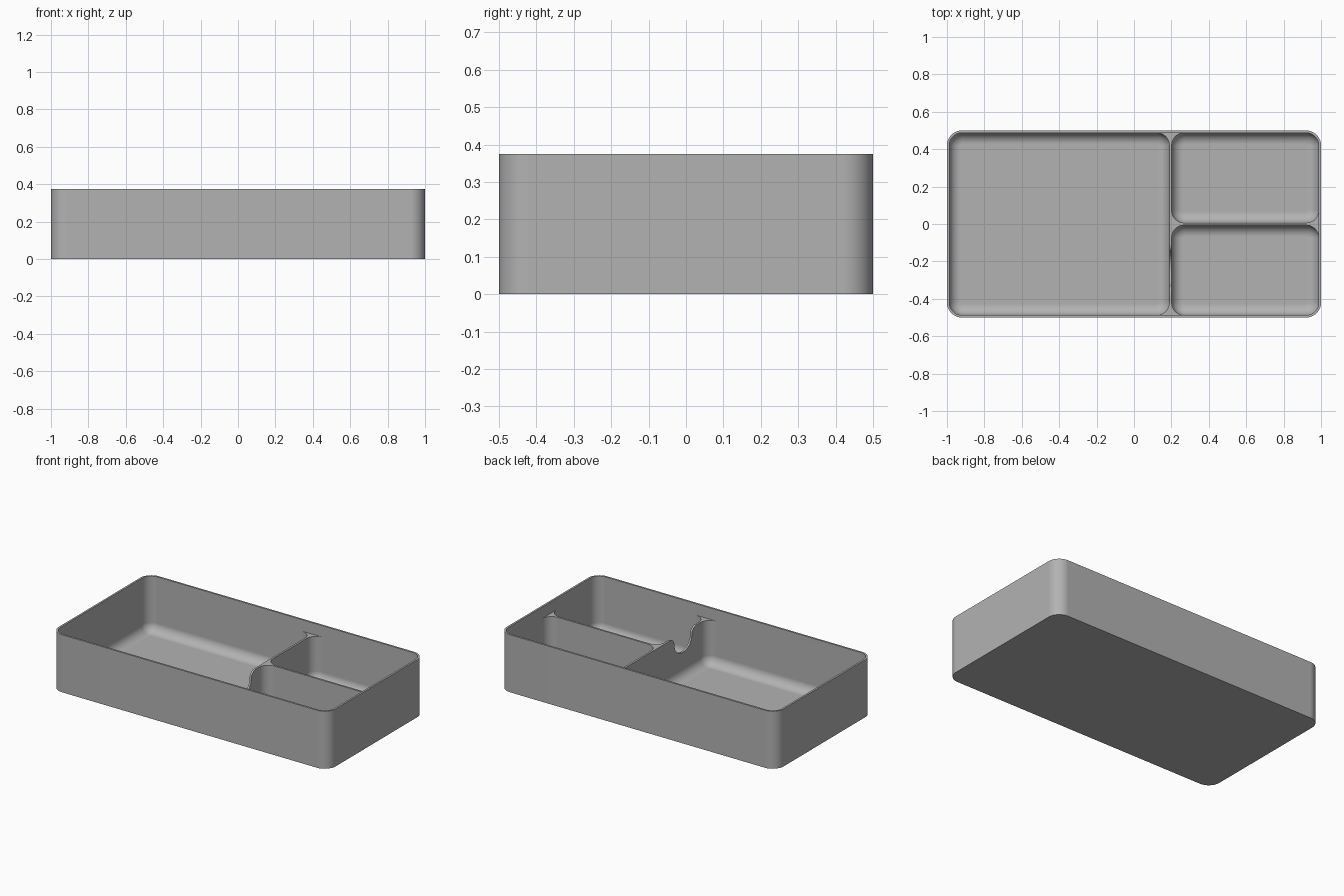
import bpy, bmesh
from math import sin, cos, pi

cube = bpy.data.objects.get("Cube")
if cube:
    bpy.data.objects.remove(cube, do_unlink=True)

LENGTH, DEPTH, HEIGHT = 2.0, 1.0, 0.375
WALL, FLOOR = 0.0125, 0.0125
RADIUS = 0.08                  # outer corner radius
INNER = RADIUS - WALL          # pocket corner radius
FILLET = 0.06                  # pocket floor fillet
DIVIDER_TOP = 0.3
DIVIDER_X = 0.195
STEPS = 10

grey = bpy.data.materials.new("plain grey")
grey.use_nodes = True
colour = (0.45, 0.45, 0.45, 1)
grey.diffuse_color = colour
bsdf = next(n for n in grey.node_tree.nodes if n.type == 'BSDF_PRINCIPLED')
bsdf.inputs["Base Color"].default_value = colour


def rounded_rect(x0, x1, y0, y1, r):
    """Counter-clockwise outline with round corners."""
    corners = [(x1 - r, y1 - r), (x0 + r, y1 - r), (x0 + r, y0 + r), (x1 - r, y0 + r)]
    return [(cx + r * cos(a), cy + r * sin(a))
            for i, (cx, cy) in enumerate(corners)
            for a in [(i + s / STEPS) * pi / 2 for s in range(STEPS + 1)]]


def loft(name, rings):
    """Closed solid through a stack of matching 3D rings."""
    bm = bmesh.new()
    loops = [[bm.verts.new(p) for p in ring] for ring in rings]
    n = len(loops[0])
    for a, b in zip(loops, loops[1:]):
        for i in range(n):
            j = (i + 1) % n
            bm.faces.new((a[i], a[j], b[j], b[i]))
    bm.faces.new(loops[0][::-1])
    bm.faces.new(loops[-1])
    bmesh.ops.recalc_face_normals(bm, faces=bm.faces)
    mesh = bpy.data.meshes.new(name)
    bm.to_mesh(mesh)
    bm.free()
    obj = bpy.data.objects.new(name, mesh)
    bpy.context.collection.objects.link(obj)
    mesh.materials.append(grey)
    return obj


def at_height(outline, z):
    return [(x, y, z) for x, y in outline]


def pocket(name, x0, x1, y0, y1):
    """Round-cornered cutter with a filleted floor."""
    rings = []
    for s in range(STEPS + 1):
        a = s / STEPS * pi / 2
        inset = FILLET * (1 - sin(a))
        z = FLOOR + FILLET * (1 - cos(a))
        rings.append(at_height(rounded_rect(x0 + inset, x1 - inset, y0 + inset,
                                            y1 - inset, INNER - inset), z))
    rings.append(at_height(rounded_rect(x0, x1, y0, y1, INNER), HEIGHT + 0.05))
    return loft(name, rings)


# Outer block
hx, hy = LENGTH / 2, DEPTH / 2
outline = rounded_rect(-hx, hx, -hy, hy, RADIUS)
tray = loft("divided_tray", [at_height(outline, 0), at_height(outline, HEIGHT)])

# Three pockets, leaving thin dividers
ix, iy, half = hx - WALL, hy - WALL, WALL / 2
cutters = [
    pocket("large_pocket", -ix, DIVIDER_X - half, -iy, iy),
    pocket("back_pocket", DIVIDER_X + half, ix, half, iy),
    pocket("front_pocket", DIVIDER_X + half, ix, -iy, -half),
]

# T-shaped cut that lowers the dividers below the rim
w = INNER + 0.02
t_shape = [(DIVIDER_X - w, -iy), (DIVIDER_X + w, -iy), (DIVIDER_X + w, -w), (ix, -w),
           (ix, w), (DIVIDER_X + w, w), (DIVIDER_X + w, iy), (DIVIDER_X - w, iy)]
cutters.append(loft("divider_lowering", [at_height(t_shape, DIVIDER_TOP),
                                         at_height(t_shape, HEIGHT + 0.07)]))

# Finger notch with rounded shoulders in the long divider
NOTCH_Y, NOTCH_R, SHOULDER, SAG = -0.24, 0.09, 0.045, 0.08
side = [(NOTCH_R + SHOULDER, DIVIDER_TOP + 0.02)]
for s in range(STEPS + 1):
    a = s / STEPS * pi / 2
    side.append((NOTCH_R + SHOULDER * (1 - sin(a)), DIVIDER_TOP - SHOULDER * (1 - cos(a))))
for s in range(1, STEPS + 1):
    a = s / STEPS * pi / 2
    side.append((NOTCH_R * cos(a), DIVIDER_TOP - SHOULDER - SAG * sin(a)))
profile = side + [(-y, z) for y, z in side[-2::-1]]
cutters.append(loft("finger_notch", [[(DIVIDER_X + dx, NOTCH_Y + y, z) for y, z in profile]
                                     for dx in (-0.04, 0.04)]))

# Cut everything out, then drop the cutters
bpy.ops.object.select_all(action='DESELECT')
bpy.context.view_layer.objects.active = tray
tray.select_set(True)
for cutter in cutters:
    cutter.hide_render = True
    cut = tray.modifiers.new(cutter.name, 'BOOLEAN')
    cut.operation = 'DIFFERENCE'
    cut.solver = 'EXACT'
    cut.object = cutter
    bpy.ops.object.modifier_apply(modifier=cut.name)
    bpy.data.objects.remove(cutter, do_unlink=True)

# Smooth rounds, flat walls and floors
bpy.ops.object.shade_smooth_by_angle(angle=pi / 6)
weighted = tray.modifiers.new("flat_faces", 'WEIGHTED_NORMAL')
weighted.keep_sharp = True
